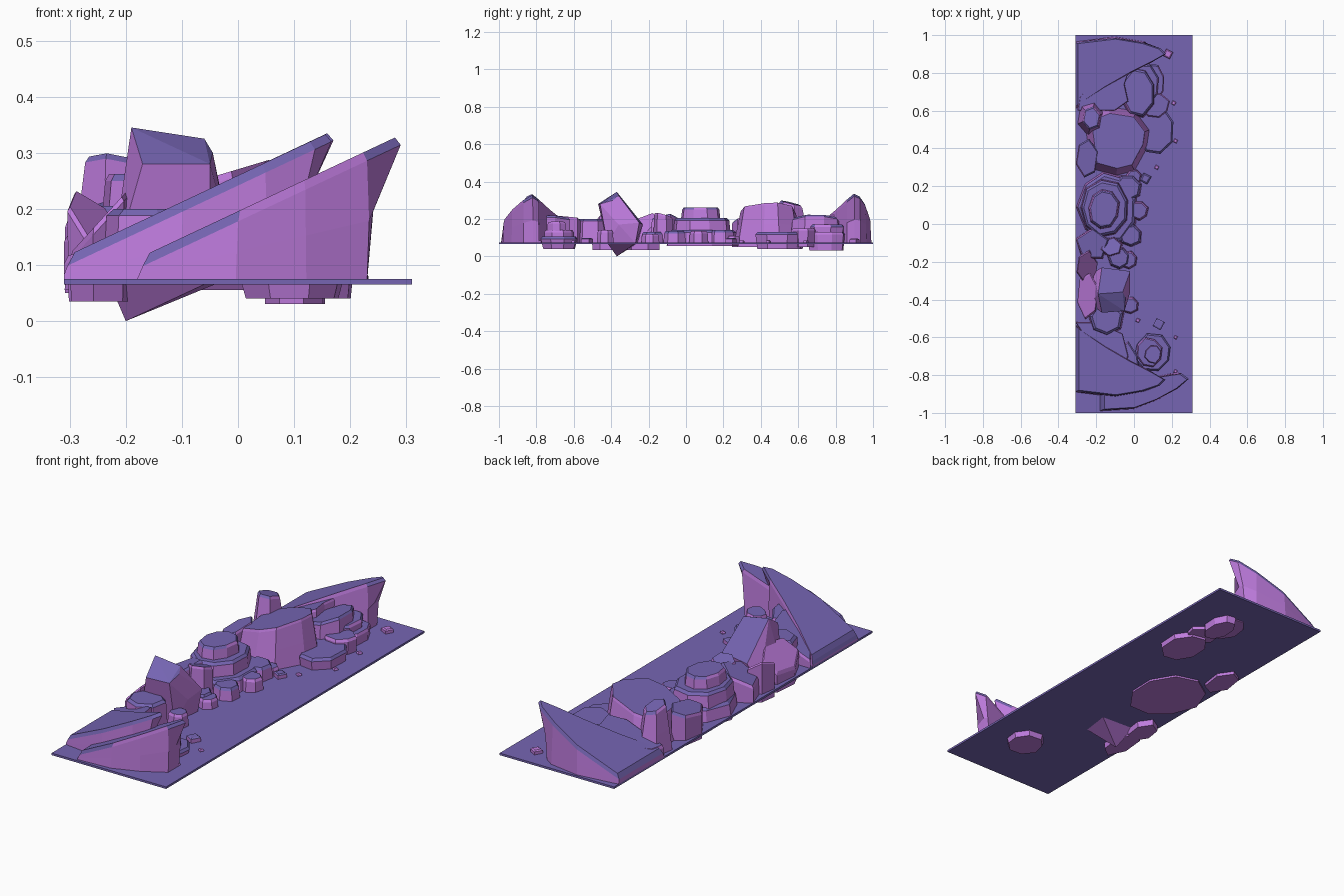
import bpy, bmesh, math, random

random.seed(4)
if "Cube" in bpy.data.objects:
    bpy.data.objects.remove(bpy.data.objects["Cube"])


def material(name, rgb):
    m = bpy.data.materials.new(name)
    m.use_nodes = True
    m.diffuse_color = (*rgb, 1)
    m.node_tree.nodes["Principled BSDF"].inputs["Base Color"].default_value = (*rgb, 1)
    return m


TOP = material("slate violet", (0.18, 0.13, 0.45))
SIDE = material("orchid rock", (0.52, 0.2, 0.73))
GROUND = 0.07
EDGE_X, EDGE_Y = 0.31, 0.995


def finish(name, bm, limit):
    """Upward faces take the violet, all others the orchid."""
    bmesh.ops.recalc_face_normals(bm, faces=bm.faces)
    bm.normal_update()
    for f in bm.faces:
        f.material_index = 0 if f.normal.z > limit else 1
    mesh = bpy.data.meshes.new(name)
    bm.to_mesh(mesh)
    bm.free()
    mesh.materials.append(TOP)
    mesh.materials.append(SIDE)
    bpy.context.collection.objects.link(bpy.data.objects.new(name, mesh))


def rock(name, outline, z, slope=(0, 0), base=GROUND, flare=1.0, inset=0.91, lip=0.012, cut=EDGE_X, limit=0.5):
    """Stacked outline: base, waist, shoulder and top; the top follows a sloping plane."""
    n = len(outline)
    cx, cy = (sum(p[i] for p in outline) / n for i in (0, 1))
    bm = bmesh.new()
    rings = []
    for level, scale in ((0, flare), (0.5, (1 + flare) / 2), (1, 1), (2, inset)):
        ring = []
        for px, py in outline:
            x, y = cx + (px - cx) * scale, cy + (py - cy) * scale
            x, y = max(x, -EDGE_X), max(-EDGE_Y, min(y, EDGE_Y))
            top = max(z + slope[0] * (x - cx) + slope[1] * (y - cy), GROUND + lip + 0.01)
            if level < 1:
                x = min(x, cut + 0.02 * level)
            h = top if level == 2 else base + (top - lip - base) * level
            ring.append(bm.verts.new((x, y, h)))
        rings.append(ring)
    for a, b in zip(rings, rings[1:]):
        for i in range(n):
            j = (i + 1) % n
            bm.faces.new((a[i], a[j], b[j], b[i]))
    bm.faces.new(rings[0][::-1])
    bm.faces.new(rings[-1])
    bmesh.ops.remove_doubles(bm, verts=bm.verts, dist=0.0005)
    finish(name, bm, limit)


def oval(x, y, rx, ry, n=8, turn=0.3, rough=0.06):
    pts = []
    for i in range(n):
        a = turn + math.tau * i / n
        k = 1 + random.uniform(-rough, rough)
        pts.append((x + rx * k * math.cos(a), y + ry * k * math.sin(a)))
    return pts


def hull(name, pts, limit):
    bm = bmesh.new()
    for p in pts:
        bm.verts.new(p)
    bmesh.ops.convex_hull(bm, input=bm.verts)
    bmesh.ops.delete(bm, geom=[v for v in bm.verts if not v.link_faces], context="VERTS")
    bmesh.ops.dissolve_limit(bm, angle_limit=0.15, verts=bm.verts, edges=bm.edges)
    finish(name, bm, limit)


# Ground slab
bpy.ops.mesh.primitive_cube_add(size=1, location=(0, 0, GROUND))
slab = bpy.context.object
slab.name = "ground_slab"
slab.scale = (0.62, 2, 0.01)
slab.data.materials.append(TOP)

# Sloping ridges with overhanging tips at both ends
crest = [(-0.31, 0.96), (-0.1, 0.985), (0.05, 0.96), (0.14, 0.93), (0.17, 0.9), (0.1, 0.86),
         (-0.02, 0.8), (-0.16, 0.72), (-0.31, 0.62)]
ridge = dict(slope=(0.47, 0), flare=1.05, inset=0.95, lip=0.018, limit=0.2)
rock("back_ridge", crest, 0.237, cut=0.1, **ridge)
inner = [(x * 0.98, 0.075 - y) for x, y in crest]
rock("front_inner_ridge", inner, 0.237, cut=0.1, **ridge)
outer = [(-0.17, -0.985), (0, -0.975), (0.12, -0.93), (0.23, -0.87), (0.29, -0.82), (0.25, -0.79), (0.12, -0.81), (-0.17, -0.9)]
rock("front_outer_ridge", outer, 0.235, cut=0.23, **ridge)

# Broad plates leaning down to the right edge
lean = dict(slope=(0.38, 0), inset=0.96)
rock("back_plate", [(-0.16, 0.83), (-0.02, 0.83), (-0.05, 0.74), (-0.03, 0.65), (-0.1, 0.6), (-0.3, 0.6), (-0.29, 0.67)], 0.185, **lean)
rock("back_shelf", oval(0.02, 0.7, 0.09, 0.13), 0.2, (0.3, 0), flare=1.1)
rock("front_plate", [(-0.16, -0.75), (-0.05, -0.76), (-0.03, -0.7), (-0.06, -0.58), (-0.2, -0.52), (-0.31, -0.52)], 0.18, **lean)
rock("front_shelf", [(-0.16, -0.8), (0.03, -0.8), (0.02, -0.7), (-0.03, -0.62), (-0.16, -0.73)], 0.2, (0.25, 0))

# Large block with its low steps
block = [(-0.23, 0.55), (-0.13, 0.59), (0, 0.57), (0.06, 0.49), (0.05, 0.42), (-0.01, 0.31), (-0.09, 0.29), (-0.2, 0.32)]
rock("large_block", block, 0.25, (0.3, 0), flare=1.22, inset=0.97)
for i, (x, y, rx, ry, z, low) in enumerate([
        (0.11, 0.5, 0.1, 0.14, 0.13, 0.04), (0.1, 0.75, 0.06, 0.1, 0.13, 0.03),
        (0.11, 0.63, 0.08, 0.07, 0.15, 0.05), (0.05, 0.74, 0.08, 0.11, 0.17, 0.06)]):
    rock(f"back_step_{i}", oval(x, y, rx, ry), z, base=low, flare=0.92)

# Tall pillar and boulders along the right edge
rock("right_pillar", oval(-0.225, 0.56, 0.05, 0.065, 6), 0.285, (-0.1, -0.25), flare=1.55, inset=0.85)
rock("right_wedge", oval(-0.25, 0.35, 0.06, 0.11, 6), 0.2, (0.3, 0.1), base=0.05)
rock("right_tilted_block", oval(-0.22, -0.11, 0.09, 0.09, 5), 0.19, (0.45, 0.1), flare=1.05)
rock("right_middle_block", oval(-0.12, -0.12, 0.06, 0.05, 6), 0.22, (0.1, -0.3), flare=1.1)
steep = dict(base=0.035, flare=0.95, limit=0.75)
rock("right_low_boulder", oval(-0.25, -0.23, 0.06, 0.09, 6), 0.17, (-0.9, 0.5), **steep)
rock("right_front_boulder", oval(-0.245, -0.38, 0.06, 0.13, 6), 0.18, (1.1, 0), **steep)

# Three stacked tiers
for name, x, rx, ry, z, low in (("lower", -0.14, 0.15, 0.18, 0.14, 0.055), ("middle", -0.155, 0.125, 0.15, 0.205, 0.1), ("upper", -0.16, 0.08, 0.105, 0.262, 0.19)):
    rock(f"{name}_tier", oval(x, 0.08, rx, ry, 9), z, base=low, flare=1.07)

# Leaning monolith that pierces the slab
hull("leaning_monolith", [
    (-0.19, -0.37, 0.345), (-0.06, -0.36, 0.325), (-0.045, -0.39, 0.3), (-0.05, -0.46, 0.28), (-0.17, -0.47, 0.28),
    (-0.21, -0.34, 0.17), (-0.02, -0.25, 0.18), (-0.02, -0.36, 0.17), (-0.17, -0.23, 0.17),
    (-0.23, -0.42, 0.07), (-0.05, -0.42, 0.07), (-0.03, -0.27, 0.07), (-0.22, -0.26, 0.07),
    (-0.2, -0.37, 0), (-0.1, -0.37, 0.045)], 0.6)

# Smaller boulders along the foot of the cliff
for i, (x, y, r, z) in enumerate([
        (-0.15, -0.5, 0.09, 0.2), (-0.02, -0.43, 0.045, 0.14), (0.025, 0.07, 0.05, 0.135), (-0.03, 0.19, 0.07, 0.14),
        (-0.02, -0.06, 0.06, 0.135), (-0.03, -0.19, 0.045, 0.12), (0, 0.25, 0.04, 0.11), (-0.08, -0.18, 0.055, 0.13)]):
    rock(f"foot_boulder_{i}", oval(x, y, r, r, 7), z, flare=1.08, inset=0.85)
rock("front_step", oval(0.1, -0.68, 0.1, 0.1), 0.105, base=0.04, flare=0.85)
rock("front_step_upper", oval(0.08, -0.68, 0.07, 0.08), 0.14)
rock("front_step_cap", oval(0.1, -0.69, 0.045, 0.05), 0.18, (0.2, 0))

# Scattered pebbles, the flat ones violet on top
for i, (x, y, r, limit) in enumerate([
        (0.18, 0.9, 0.028, 2), (0.12, 0.77, 0.012, 2), (0.21, 0.64, 0.014, 2), (0.22, 0.44, 0.014, 2),
        (0.06, 0.24, 0.032, 0.5), (0.12, 0.3, 0.014, 2), (0.02, -0.07, 0.014, 2), (0.13, -0.53, 0.034, 0.5),
        (0.02, -0.51, 0.014, 2), (0.22, -0.6, 0.012, 2), (0.22, -0.78, 0.012, 2)]):
    rock(f"pebble_{i}", oval(x, y, r, r, 4), 0.075 + r * 0.7, inset=0.7, lip=0.005, limit=limit)
